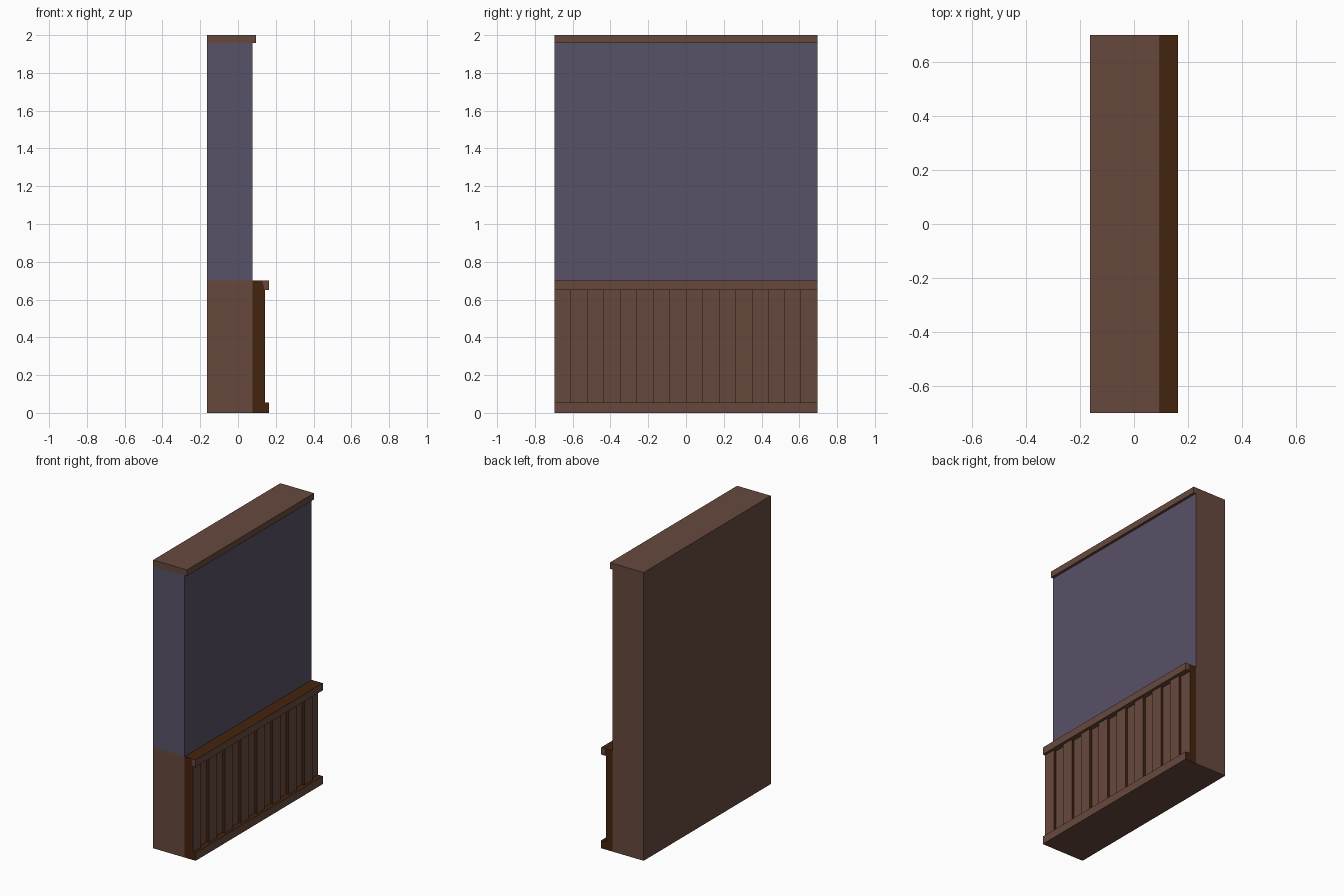
import bpy, bmesh

if "Cube" in bpy.data.objects:
    bpy.data.objects.remove(bpy.data.objects["Cube"])

def lin(c):
    c /= 255
    return c / 12.92 if c <= 0.04045 else ((c + 0.055) / 1.055) ** 2.4

def material(name, rgb):
    m = bpy.data.materials.new(name)
    m.diffuse_color = (*[lin(c) for c in rgb], 1)
    m.use_nodes = True
    m.node_tree.nodes["Principled BSDF"].inputs["Base Color"].default_value = m.diffuse_color
    return m

BROWN = material("warm_brown_wood", (103, 73, 61))
DARK = material("dark_brown_wood", (68, 35, 13))
PURPLE = material("muted_purple_paint", (89, 81, 104))

HALF = 0.697                    # half length along y
BACK, FACE = -0.163, 0.078      # wall back and front in x
GROOVE, BOARD, LIP = 0.126, 0.144, 0.163
RAIL_LOW, RAIL_TOP, BASE_TOP = 0.65, 0.70, 0.055

def prism(name, profile, y0, y1, mats, rule=None):
    """Extrude an xz profile along y; rule(normal, centre) picks the material."""
    bm = bmesh.new()
    f = bm.faces.new([bm.verts.new((x, y0, z)) for x, z in profile])
    out = bmesh.ops.extrude_face_region(bm, geom=[f])["geom"]
    for v in out:
        if isinstance(v, bmesh.types.BMVert):
            v.co.y = y1
    bmesh.ops.recalc_face_normals(bm, faces=bm.faces)
    if rule:
        for f in bm.faces:
            f.material_index = rule(f.normal, f.calc_center_median())
    me = bpy.data.meshes.new(name)
    bm.to_mesh(me)
    bm.free()
    for m in mats:
        me.materials.append(m)
    ob = bpy.data.objects.new(name, me)
    bpy.context.collection.objects.link(ob)
    return ob

def rect(x0, x1, z0, z1):
    return [(x0, z0), (x1, z0), (x1, z1), (x0, z1)]

# Wall: brown below, painted on its front and one end above
prism("lower_wall", rect(BACK, FACE, 0, RAIL_TOP), -HALF, HALF, [BROWN])
prism("upper_wall", rect(BACK, FACE, RAIL_TOP, 1.957), -HALF, HALF, [BROWN, PURPLE],
      lambda n, c: int(n.x > 0.5 or n.y < -0.5))
prism("top_trim", rect(BACK, 0.096, 1.957, 2.0), -HALF, HALF, [BROWN])

# Panelling: brown fronts and undersides, dark edges and tops
def dark_edges(n, c):
    return int(not (n.x > 0.5 or n.z < -0.5))

prism("panel_backing", rect(FACE, GROOVE, 0, RAIL_TOP), -HALF, HALF, [BROWN, DARK], dark_edges)
step = 2 * HALF / 16
for i in range(0, 16, 2):
    y = -HALF + i * step
    prism(f"raised_board_{i // 2 + 1}", rect(GROOVE, BOARD, BASE_TOP, RAIL_LOW),
          y, y + step, [BROWN, DARK], dark_edges)
prism("baseboard", rect(GROOVE, LIP, 0, BASE_TOP), -HALF, HALF, [BROWN, DARK], dark_edges)

# Chair rail: dark sloped core behind a brown moulding with a dark top
prism("rail_core", [(GROOVE, RAIL_LOW), (0.141, RAIL_LOW), (0.129, RAIL_TOP), (GROOVE, RAIL_TOP)],
      -HALF, HALF, [BROWN, DARK], lambda n, c: int(n.z > -0.5))
prism("rail_moulding", [(0.141, RAIL_LOW), (LIP, RAIL_LOW), (LIP, RAIL_TOP), (0.129, RAIL_TOP)],
      -HALF, HALF, [BROWN, DARK], lambda n, c: int(n.z > 0.5))
